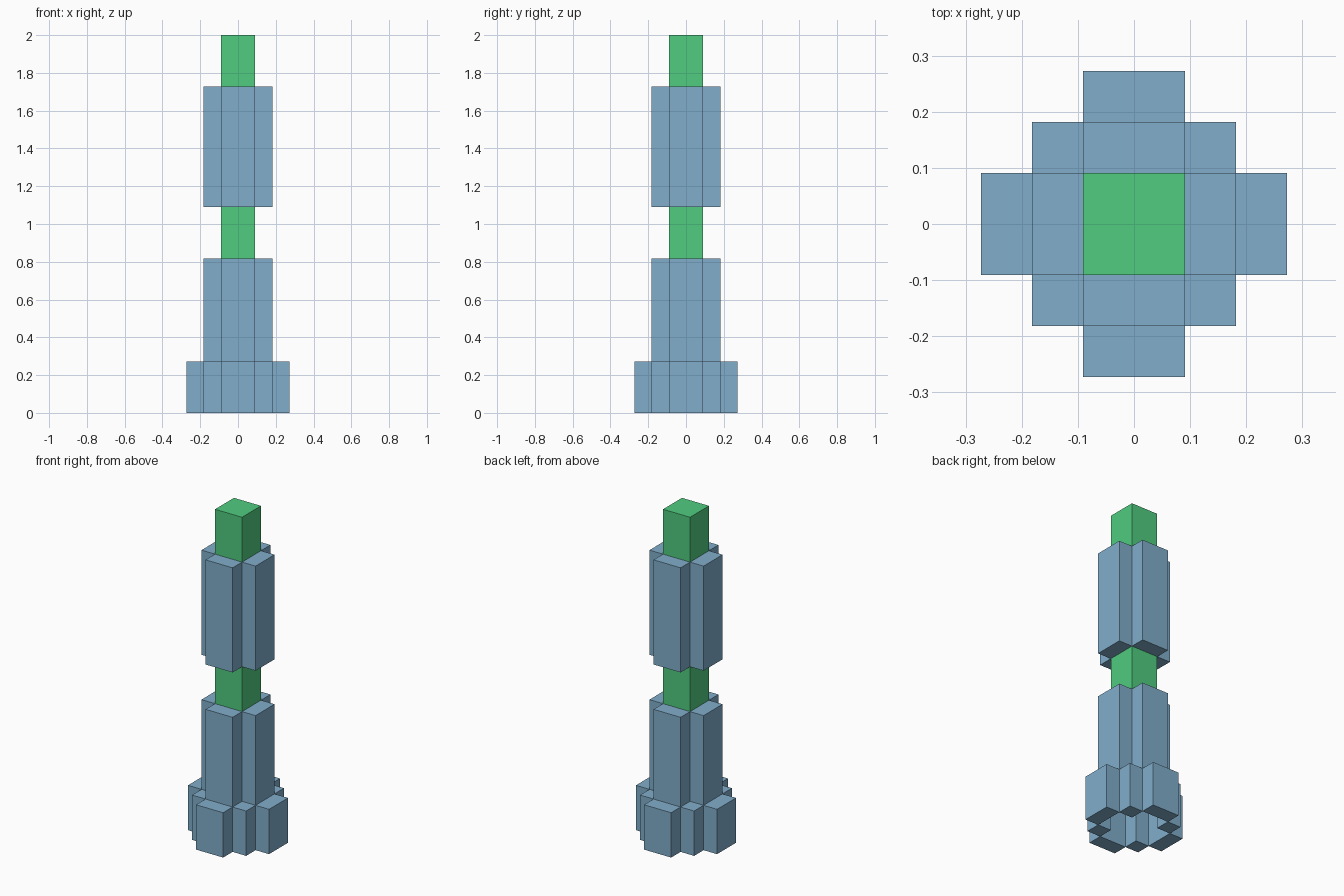
import bpy
import bmesh
from mathutils import Matrix, Vector

if "Cube" in bpy.data.objects:
    bpy.data.objects.remove(bpy.data.objects["Cube"])

U = 2 / 22  # one block unit


def material(name, rgb):
    m = bpy.data.materials.new(name)
    m.diffuse_color = (*rgb, 1)
    m.use_nodes = True
    m.node_tree.nodes["Principled BSDF"].inputs["Base Color"].default_value = m.diffuse_color
    return m


BLUE = material("steel blue", (0.220, 0.423, 0.597))
GREEN = material("bright green", (0.080, 0.604, 0.216))


def blocks(name, mat, boxes):
    """One object from boxes given in block units: (x0, x1, y0, y1, z0, z1)."""
    bm = bmesh.new()
    for x0, x1, y0, y1, z0, z1 in boxes:
        centre = Vector((x0 + x1, y0 + y1, z0 + z1)) * U / 2
        size = Vector((x1 - x0, y1 - y0, z1 - z0)) * U
        bmesh.ops.create_cube(bm, size=1,
                              matrix=Matrix.Translation(centre) @ Matrix.Diagonal((*size, 1)))
    mesh = bpy.data.meshes.new(name)
    bm.to_mesh(mesh)
    bm.free()
    mesh.materials.append(mat)
    obj = bpy.data.objects.new(name, mesh)
    bpy.context.collection.objects.link(obj)


def four_plates(r, z0, z1):
    """Plates one block thick, two wide, on the four sides at distance r."""
    return [(r, r + 1, -1, 1, z0, z1), (-r - 1, -r, -1, 1, z0, z1),
            (-1, 1, r, r + 1, z0, z1), (-1, 1, -r - 1, -r, z0, z1)]


# Green core, exposed between the sleeves and at the tip
blocks("core", GREEN, [(-1, 1, -1, 1, 3, 22)])

# Sleeves of four plates around the core
blocks("lower_sleeve", BLUE, four_plates(1, 3, 9))
blocks("upper_sleeve", BLUE, four_plates(1, 12, 19))

# Open base ring: outer plates and corner posts
corners = [(x, x + 1, y, y + 1, 0, 3) for x in (-2, 1) for y in (-2, 1)]
blocks("base_ring", BLUE, four_plates(2, 0, 3) + corners)
